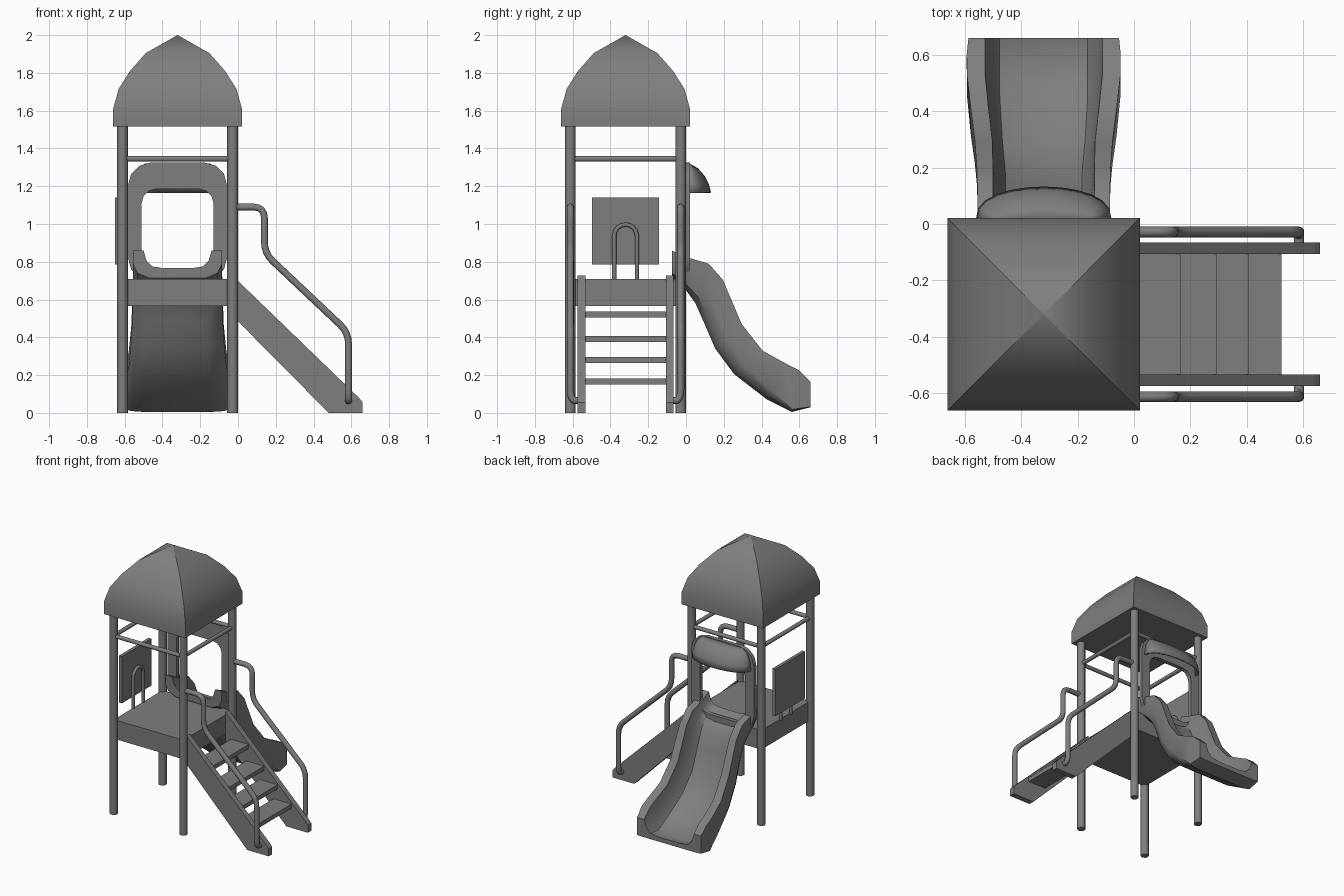
import bpy
import bmesh
from math import sin, cos, pi, radians
from mathutils import Vector

cube = bpy.data.objects.get("Cube")
if cube:
    bpy.data.objects.remove(cube, do_unlink=True)

grey = bpy.data.materials.new("plain grey")
grey.use_nodes = True
grey.diffuse_color = (0.21, 0.21, 0.21, 1)
grey.node_tree.nodes["Principled BSDF"].inputs["Base Color"].default_value = (0.21, 0.21, 0.21, 1)

C = -0.32             # tower centre in x and y
NEAR, FAR = -0.612, -0.028   # post lines in x and y


def finish(obj, angle=None):
    obj.data.materials.clear()
    obj.data.materials.append(grey)
    bpy.ops.object.select_all(action='DESELECT')
    obj.select_set(True)
    bpy.context.view_layer.objects.active = obj
    if angle:
        bpy.ops.object.shade_smooth_by_angle(angle=radians(angle))
    return obj


def loft(name, rings, caps=True, loop=False, closed=True, angle=None):
    """Skin a row of equal point rings."""
    bm = bmesh.new()
    rows = [[bm.verts.new(p) for p in ring] for ring in rings]
    n = len(rows[0])
    pairs = list(zip(rows, rows[1:])) + ([(rows[-1], rows[0])] if loop else [])
    for a, b in pairs:
        for i in range(n if closed else n - 1):
            j = (i + 1) % n
            bm.faces.new((a[i], a[j], b[j], b[i]))
    if caps:
        bm.faces.new(rows[0])
        bm.faces.new(rows[-1])
    bmesh.ops.remove_doubles(bm, verts=bm.verts, dist=0.0002)
    bmesh.ops.recalc_face_normals(bm, faces=bm.faces)
    mesh = bpy.data.meshes.new(name)
    bm.to_mesh(mesh)
    bm.free()
    obj = bpy.data.objects.new(name, mesh)
    bpy.context.collection.objects.link(obj)
    return finish(obj, angle)


def box(name, x, y, z):
    return loft(name, [[(x[0], y[0], h), (x[1], y[0], h), (x[1], y[1], h), (x[0], y[1], h)] for h in z])


def pipe(name, points, radius):
    """Round tube along a path of points."""
    curve = bpy.data.curves.new(name, 'CURVE')
    curve.dimensions = '3D'
    curve.bevel_depth = radius
    curve.bevel_resolution = 3
    curve.use_fill_caps = True
    spline = curve.splines.new('POLY')
    spline.points.add(len(points) - 1)
    for p, co in zip(spline.points, points):
        p.co = (*co, 1)
    obj = bpy.data.objects.new(name, curve)
    bpy.context.collection.objects.link(obj)
    finish(obj)
    bpy.ops.object.convert(target='MESH')
    return finish(bpy.context.object, 40)


def bend(points, radius, steps=4):
    """Round the corners of a path."""
    pts = [Vector(p) for p in points]
    out = [pts[0]]
    for a, b, c in zip(pts, pts[1:], pts[2:]):
        s = b + (a - b).normalized() * min(radius, (a - b).length * 0.45)
        e = b + (c - b).normalized() * min(radius, (c - b).length * 0.45)
        for k in range(steps + 1):
            t = k / steps
            out.append(s * (1 - t) ** 2 + b * 2 * t * (1 - t) + e * t * t)
    return out + [pts[-1]]


# Corner posts and upper tie bars
for i, (x, y) in enumerate([(NEAR, NEAR), (FAR, NEAR), (FAR, FAR), (NEAR, FAR)]):
    pipe(f"post_{i + 1}", [(x, y, 0), (x, y, 1.52)], 0.029)
for i, s in enumerate((NEAR, FAR)):
    pipe(f"tie_bar_x_{i + 1}", [(NEAR, s, 1.345), (FAR, s, 1.345)], 0.015)
    pipe(f"tie_bar_y_{i + 1}", [(s, NEAR, 1.345), (s, FAR, 1.345)], 0.015)

# Domed square roof
roof = [(0.341, 1.515), (0.341, 1.61), (0.312, 1.715), (0.252, 1.81), (0.168, 1.905), (0.0005, 2.0)]
loft("roof", [[(C + h * a, C + h * b, z) for a, b in ((-1, -1), (1, -1), (1, 1), (-1, 1))]
              for h, z in roof], angle=35)

# Deck
box("deck", (NEAR, FAR), (NEAR, FAR), (0.565, 0.71))

# Play panel on its arched stand
box("play_panel", (-0.65, -0.625), (-0.497, -0.143), (0.785, 1.14))
arch = [(-0.612, C - 0.06, 0.7)]
arch += [(-0.612, C - 0.06 * cos(t * pi / 8), 0.937 + 0.06 * sin(t * pi / 8)) for t in range(9)]
pipe("panel_stand", arch + [(-0.612, C + 0.06, 0.7)], 0.0115)

# Stairs: stringers, treads and handrails
side = [(-0.03, 0.728), (0.64, 0.08), (0.66, 0.055), (0.66, 0), (0.48, 0), (-0.03, 0.515)]
for name, y0, y1, rail_y in (("front", -0.575, -0.533, NEAR), ("back", -0.107, -0.065, FAR)):
    loft(f"{name}_stringer", [[(x, y, z) for x, z in side] for y in (y0, y1)])
    path = [(FAR, rail_y, 1.09), (0.14, rail_y, 1.09), (0.14, rail_y, 0.845),
            (0.585, rail_y, 0.425), (0.585, rail_y, 0.065), (0.585, (y0 + y1) / 2, 0.065)]
    pipe(f"{name}_handrail", bend(path, 0.06), 0.019)
for i, (x, z) in enumerate([(0.165, 0.52), (0.293, 0.39), (0.407, 0.28), (0.523, 0.165)]):
    box(f"tread_{i + 1}", (x - 0.15, x), (-0.535, -0.105), (z - 0.016, z + 0.016))


# Slide entrance frame
def rounded(hw, z0, z1, r, y):
    pts = []
    for q, (sx, z) in enumerate([(1, z1 - r), (-1, z1 - r), (-1, z0 + r), (1, z0 + r)]):
        for k in range(4):
            a = (q + k / 3) * pi / 2
            pts.append((C + sx * (hw - r) + r * cos(a), y, z + r * sin(a)))
    return pts


outer = (0.262, 0.7, 1.325, 0.12)
inner = (0.19, 0.745, 1.185, 0.075)
loft("slide_entrance", [rounded(*outer, -0.01), rounded(*outer, 0.02), rounded(*inner, 0.02),
                        rounded(*inner, -0.01)], caps=False, loop=True, angle=35)

# Hood over the slide entrance
levels = [(0.17, 0.002, 1.315), (0.2, 0.045, 1.29), (0.22, 0.08, 1.25), (0.23, 0.1, 1.21), (0.235, 0.112, 1.165)]
hood = loft("slide_hood", [[(C + w * cos(k * pi / 12), 0.015 + d * sin(k * pi / 12) ** 0.8, z)
                            for k in range(13)] for w, d, z in levels],
            caps=False, closed=False, angle=50)
shell = hood.modifiers.new("thickness", 'SOLIDIFY')
shell.thickness = 0.012
shell.offset = 0

# Slide: rim y z, underside y z, half width, inner half width, wall depth, bed depth
stations = [
    (-0.075, 0.86, -0.075, 0.715, 0.235, 0.18, 0.5, 0.65),
    (0.0, 0.825, 0.0, 0.65, 0.235, 0.18, 0.5, 0.58),
    (0.12, 0.79, 0.05, 0.58, 0.235, 0.18, 0.5, 0.7),
    (0.195, 0.705, 0.09, 0.49, 0.237, 0.18, 0.52, 0.8),
    (0.295, 0.47, 0.155, 0.34, 0.244, 0.182, 0.58, 0.84),
    (0.405, 0.33, 0.255, 0.205, 0.258, 0.195, 0.62, 0.84),
    (0.53, 0.26, 0.43, 0.07, 0.272, 0.208, 0.75, 0.82),
    (0.6, 0.225, 0.56, 0.005, 0.273, 0.208, 0.94, 0.82),
    (0.66, 0.165, 0.66, 0.03, 0.267, 0.208, 0.98, 0.75),
]
rings = []
for ry, rz, by, bz, w, i, wall, bed in stations:
    half = [(i * 0.4, bed), (i * 0.75, bed * 0.9), (i * 0.92, bed * 0.55), (i, 0),
            (w, 0), (w, wall), (w * 0.9, wall * 0.35 + 0.65), (w * 0.65, 1)]
    section = half + [(-x, t) for x, t in reversed(half)]
    rings.append([(C + x, ry + (by - ry) * t, rz + (bz - rz) * t) for x, t in section])
loft("slide", rings, angle=40)
